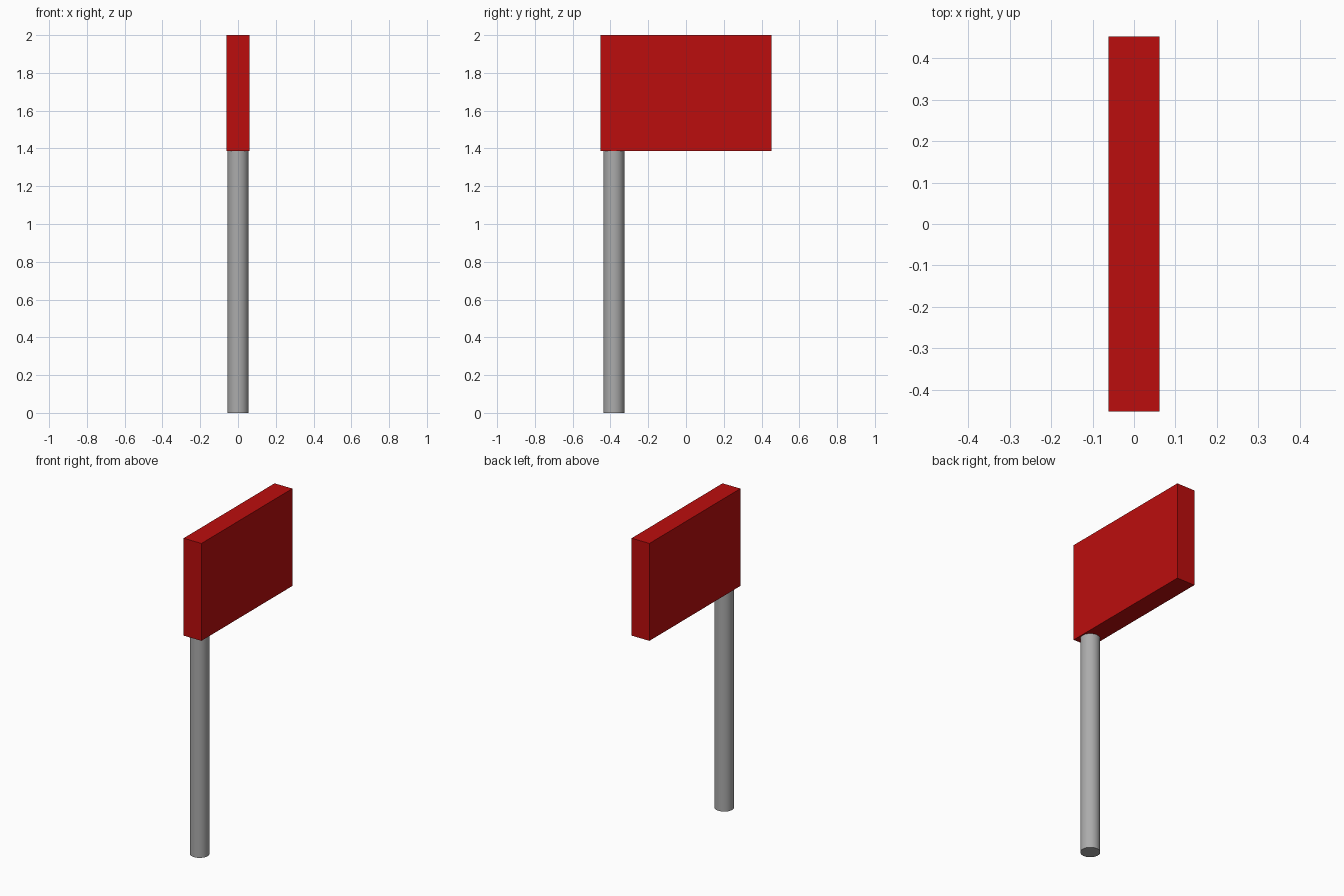
import bpy
import math

if "Cube" in bpy.data.objects:
    bpy.data.objects.remove(bpy.data.objects["Cube"])


def material(name, color):
    mat = bpy.data.materials.new(name)
    mat.diffuse_color = (*color, 1.0)
    mat.use_nodes = True
    mat.node_tree.nodes["Principled BSDF"].inputs["Base Color"].default_value = mat.diffuse_color
    return mat


red = material("red", (0.50, 0.004, 0.004))
grey = material("grey", (0.41, 0.41, 0.41))

HALF_DEPTH = 0.453
PANEL_BOTTOM, TOP = 1.386, 2.0

# flag panel: thick rectangular slab
height = TOP - PANEL_BOTTOM
bpy.ops.mesh.primitive_cube_add(size=1, location=(0, 0, PANEL_BOTTOM + height / 2))
panel = bpy.context.object
panel.name = "flag_panel"
panel.scale = (0.124, 2 * HALF_DEPTH, height)
bpy.ops.object.transform_apply(location=False, rotation=False, scale=True)
panel.data.materials.append(red)

# pole: round post under the front end of the panel
bpy.ops.mesh.primitive_cylinder_add(
    vertices=32, radius=0.056, depth=PANEL_BOTTOM,
    location=(0, -0.382, PANEL_BOTTOM / 2))
pole = bpy.context.object
pole.name = "pole"
pole.data.materials.append(grey)
bpy.ops.object.shade_smooth_by_angle(angle=math.radians(30))
